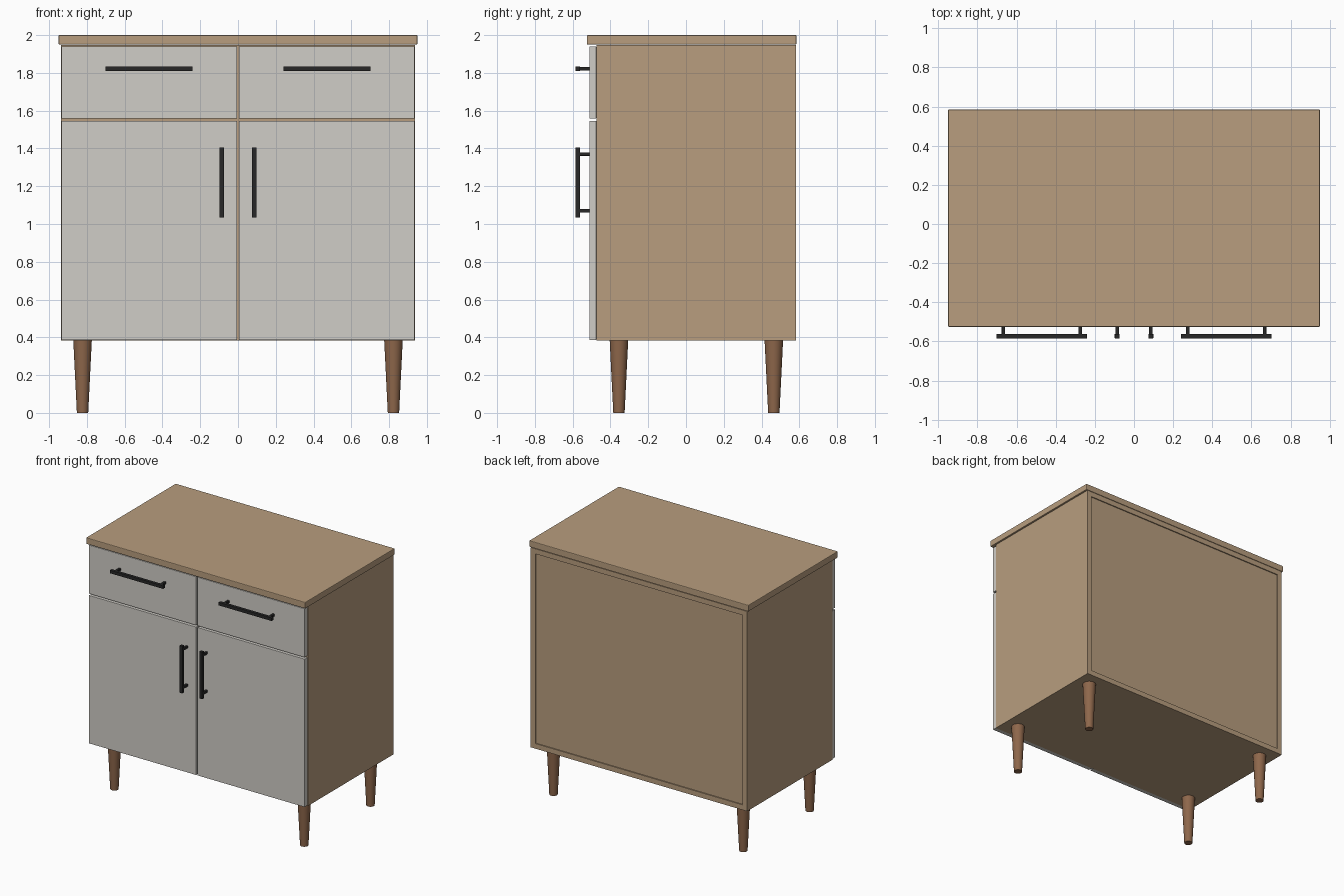
import bpy
from math import radians

if "Cube" in bpy.data.objects:
    bpy.data.objects.remove(bpy.data.objects["Cube"])


def material(name, rgb):
    m = bpy.data.materials.new(name)
    m.diffuse_color = (*rgb, 1)
    m.use_nodes = True
    m.node_tree.nodes["Principled BSDF"].inputs["Base Color"].default_value = m.diffuse_color
    return m


OAK = material("oak", (0.48, 0.34, 0.21))
PAINT = material("pale_grey_paint", (0.63, 0.61, 0.57))
WALNUT = material("walnut", (0.27, 0.135, 0.07))
BLACK = material("black_metal", (0.02, 0.02, 0.02))


def box(name, x, y, z, mat, bevel=0.0):
    """Box from (min, max) ranges, optionally with softened edges."""
    bpy.ops.mesh.primitive_cube_add(size=1, location=[sum(r) / 2 for r in (x, y, z)])
    ob = bpy.context.object
    ob.name = name
    ob.scale = [r[1] - r[0] for r in (x, y, z)]
    bpy.ops.object.transform_apply(location=False, rotation=False, scale=True)
    ob.data.materials.append(mat)
    if bevel:
        mod = ob.modifiers.new("edge", 'BEVEL')
        mod.width = bevel
        mod.segments = 2
    return ob


def span(s, a, b):
    """Range a..b mirrored to side s."""
    return tuple(sorted((s * a, s * b)))


# Carcass: panels around an open box with a slightly recessed back
T = 0.04
FRONT, BACK, LOW, HIGH, W = -0.473, 0.583, 0.382, 1.948, 0.938
DEPTH = (FRONT, BACK)
INNER = (-W + T, W - T)
box("bottom_panel", INNER, DEPTH, (LOW, LOW + T), OAK)
box("upper_panel", INNER, DEPTH, (HIGH - T, HIGH), OAK)
box("back_panel", INNER, (BACK - 0.03, BACK - 0.008), (LOW + T, HIGH - T), OAK)
box("drawer_rail", INNER, (FRONT, BACK - 0.03), (1.535, 1.57), OAK)
box("centre_divider", (-T / 2, T / 2), (FRONT, BACK - 0.03), (LOW + T, HIGH - T), OAK)

# Worktop
box("worktop", (-0.95, 0.95), (-0.525, 0.585), (1.95, 2.0), OAK, 0.005)


def handle(name, s, centre, length, upright):
    """Square bar on two posts; centre is (x, z) for the +x side."""
    cx, cz = s * centre[0], centre[1]
    h = 0.0125

    def place(part, a0, a1, half, y):
        across = cx if upright else cz
        along = (a0, a1)
        other = (across - half, across + half)
        x, z = (other, along) if upright else (along, other)
        box(f"{name}_{part}", x, y, z, BLACK, 0.002)

    mid = cz if upright else cx
    place("bar", mid - length / 2, mid + length / 2, h, (-0.585, -0.561))
    for i, d in enumerate((-1, 1)):
        p = mid + d * (length / 2 - 0.035)
        place(f"post_{i + 1}", p - 0.009, p + 0.009, 0.009, (-0.564, -0.509))


for s, side in ((-1, "left"), (1, "right")):
    box(f"{side}_side_panel", span(s, W - T, W), DEPTH, (LOW, HIGH), OAK)
    # Drawer front and door
    front_y = (-0.511, -0.475)
    box(f"{side}_drawer_front", span(s, 0.006, 0.935), front_y, (1.559, 1.94), PAINT, 0.002)
    box(f"{side}_door", span(s, 0.006, 0.935), front_y, (0.386, 1.546), PAINT, 0.002)
    handle(f"{side}_drawer_handle", s, (0.471, 1.822), 0.462, False)
    handle(f"{side}_door_handle", s, (0.086, 1.22), 0.37, True)
    # Tapered round legs
    for y, end in ((-0.355, "front"), (0.465, "back")):
        bpy.ops.mesh.primitive_cone_add(vertices=32, radius1=0.03, radius2=0.049,
                                        depth=0.384, location=(s * 0.823, y, 0.192))
        leg = bpy.context.object
        leg.name = f"{end}_{side}_leg"
        leg.data.materials.append(WALNUT)
        bpy.ops.object.shade_smooth_by_angle(angle=radians(40))
